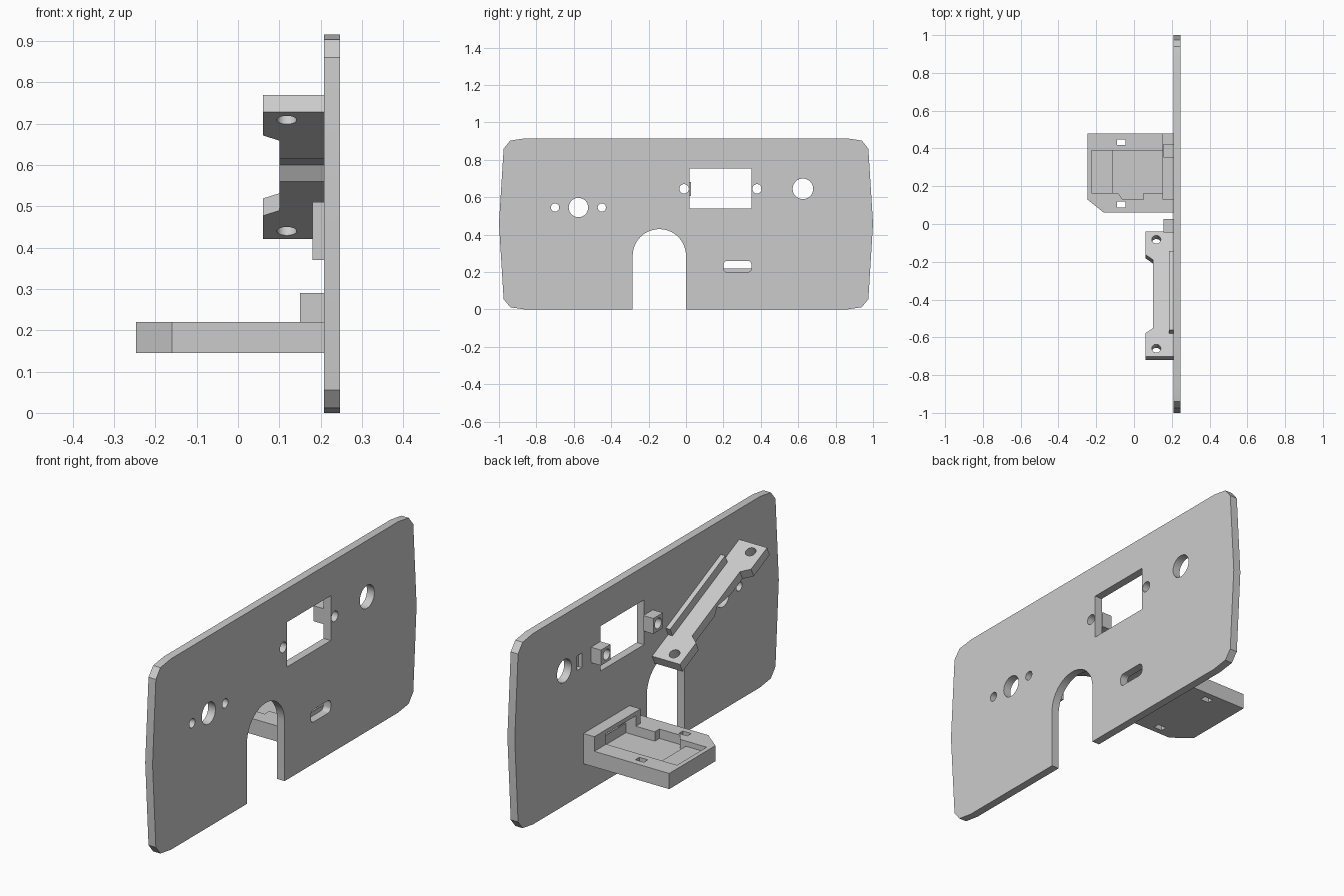
import bpy, bmesh, math
from mathutils import Matrix, Vector

cube = bpy.data.objects.get("Cube")
if cube:
    bpy.data.objects.remove(cube)

gray = bpy.data.materials.new("plain gray")
gray.use_nodes = True
gray.diffuse_color = (0.6, 0.6, 0.6, 1)
gray.node_tree.nodes["Principled BSDF"].inputs["Base Color"].default_value = gray.diffuse_color


def prism(name, pts, axis, lo, hi, matrix=None):
    """Extrude an outline along x (points are y,z) or along z (points are x,y)."""
    bm = bmesh.new()
    place = (lambda p: (lo, *p)) if axis == "x" else (lambda p: (*p, lo))
    face = bm.faces.new([bm.verts.new(place(p)) for p in pts])
    ext = bmesh.ops.extrude_face_region(bm, geom=[face])
    move = Vector((hi - lo, 0, 0)) if axis == "x" else Vector((0, 0, hi - lo))
    bmesh.ops.translate(bm, vec=move, verts=[v for v in ext["geom"] if isinstance(v, bmesh.types.BMVert)])
    if matrix:
        bm.transform(matrix)
    bmesh.ops.recalc_face_normals(bm, faces=bm.faces)
    mesh = bpy.data.meshes.new(name)
    bm.to_mesh(mesh)
    bm.free()
    mesh.materials.append(gray)
    obj = bpy.data.objects.new(name, mesh)
    bpy.context.collection.objects.link(obj)
    return obj


def rect(a0, a1, b0, b1):
    return [(a0, b0), (a1, b0), (a1, b1), (a0, b1)]


def arc(a, b, r, start=0, end=360, n=32):
    return [(a + r * math.cos(math.radians(start + (end - start) * i / n)),
             b + r * math.sin(math.radians(start + (end - start) * i / n)))
            for i in range(n + (end - start < 360))]


def cut(obj, cutters):
    """Subtract the cutters, keep the resulting mesh and remove the cutters."""
    for c in cutters:
        c.hide_render = True
        mod = obj.modifiers.new("cut", "BOOLEAN")
        mod.operation, mod.solver, mod.object = "DIFFERENCE", "EXACT", c
    bpy.context.view_layer.update()
    deps = bpy.context.evaluated_depsgraph_get()
    mesh = bpy.data.meshes.new_from_object(obj.evaluated_get(deps))
    obj.modifiers.clear()
    obj.data = mesh
    for c in cutters:
        bpy.data.objects.remove(c)


def smooth(obj):
    bpy.ops.object.select_all(action="DESELECT")
    obj.select_set(True)
    bpy.context.view_layer.objects.active = obj
    bpy.ops.object.shade_smooth_by_angle(angle=math.radians(20))


BACK, FACE = 0.208, 0.247   # the two sides of the panel along x


def through(pts, lo=0.0, hi=0.4):
    return prism("cutter", pts, "x", lo, hi)


# Panel with bowed ends, clipped corners and an arched opening
corner = [(0.86, 0), (0.94, 0.012), (0.975, 0.055)]
right_end = corner + [(1, 0.46)] + [(y, 0.915 - z) for y, z in reversed(corner)]
left_end = [(-y, z) for y, z in reversed(right_end)]
arch = [(-0.285, 0)] + arc(-0.1425, 0.287, 0.1425, 180, 0) + [(0, 0)]
panel = prism("panel", right_end + left_end + arch, "x", BACK, FACE)

screw_holes = [(-0.01, 0.645), (0.38, 0.645)]
round_holes = [(-0.7, 0.545, 0.022), (-0.575, 0.545, 0.052), (-0.45, 0.545, 0.022),
               (0.625, 0.645, 0.055)] + [(y, z, 0.025) for y, z in screw_holes]
slot = []
for y, z, a in [(0.33, 0.24, 0), (0.22, 0.24, 90), (0.22, 0.22, 180), (0.33, 0.22, 270)]:
    slot += arc(y, z, 0.02, a, a + 90, 6)
cut(panel, [through(arc(*h)) for h in round_holes]
    + [through(rect(0.02, 0.35, 0.54, 0.755)), through(slot),
       through(rect(0.49, 0.53, 0.61, 0.68), 0.1, 0.228)])
smooth(panel)

# Screw bosses on each side of the window
for i, (y, z) in enumerate(screw_holes):
    c = y + 0.007 * (1 if i else 0)
    boss = prism(f"screw_boss_{i + 1}", rect(c - 0.036, c + 0.036, z - 0.037, z + 0.037), "x", 0.155, BACK)
    cut(boss, [through(arc(y, z, 0.025))])
    smooth(boss)

# Slanted mounting bar with a narrow middle, two holes and a notch below
tilt = Matrix.Translation((0, -0.38, 0.595)) @ Matrix.Rotation(math.radians(-25), 4, "X")
half = [(0.10, 0.2), (0.06, 0.23), (0.06, 0.364), (BACK, 0.364)]
outline = half + [(x, -v) for x, v in reversed(half)]
bar = prism("slanted_bar", outline, "z", -0.023, 0.023, tilt)
cut(bar, [prism("cutter", arc(0.118, v, 0.024), "z", -0.1, 0.1, tilt) for v in (-0.318, 0.318)]
    + [through([(-0.36, 0.56), (-0.38, 0.6), (-0.48, 0.617), (-0.43, 0.53)], 0, BACK + 0.01)])
smooth(bar)
prism("bar_ridge", rect(0.185, BACK, -0.23, 0.23), "z", 0.023, 0.065, tilt)

# Small pad below the bar
prism("small_pad", rect(-0.33, -0.285, 0.37, 0.51), "x", 0.18, BACK)

# Tray with clipped corner, stepped recess and two tie slots
tray = prism("tray", [(BACK, 0.06), (-0.16, 0.06), (-0.247, 0.13), (-0.247, 0.48), (BACK, 0.48)],
             "z", 0.145, 0.22)
deep = [(-0.115, 0.39), (-0.115, 0.165), (-0.085, 0.165), (-0.06, 0.13), (0.05, 0.13),
        (0.05, 0.165), (BACK - 0.005, 0.165), (BACK - 0.005, 0.39)]
cut(tray, [prism("cutter", deep, "z", 0.175, 0.3),
           prism("cutter", rect(-0.225, -0.11, 0.165, 0.39), "z", 0.195, 0.3)]
    + [prism("cutter", rect(-0.09, -0.045, y - 0.015, y + 0.015), "z", 0, 0.4) for y in (0.103, 0.433)])

# Raised wall where the tray meets the panel, open toward the slot
wall = prism("tray_wall", rect(0.15, BACK, 0.13, 0.48), "z", 0.22, 0.29)
cut(wall, [through(rect(0.165, 0.39, 0.2, 0.27), 0.1, 0.3)])
